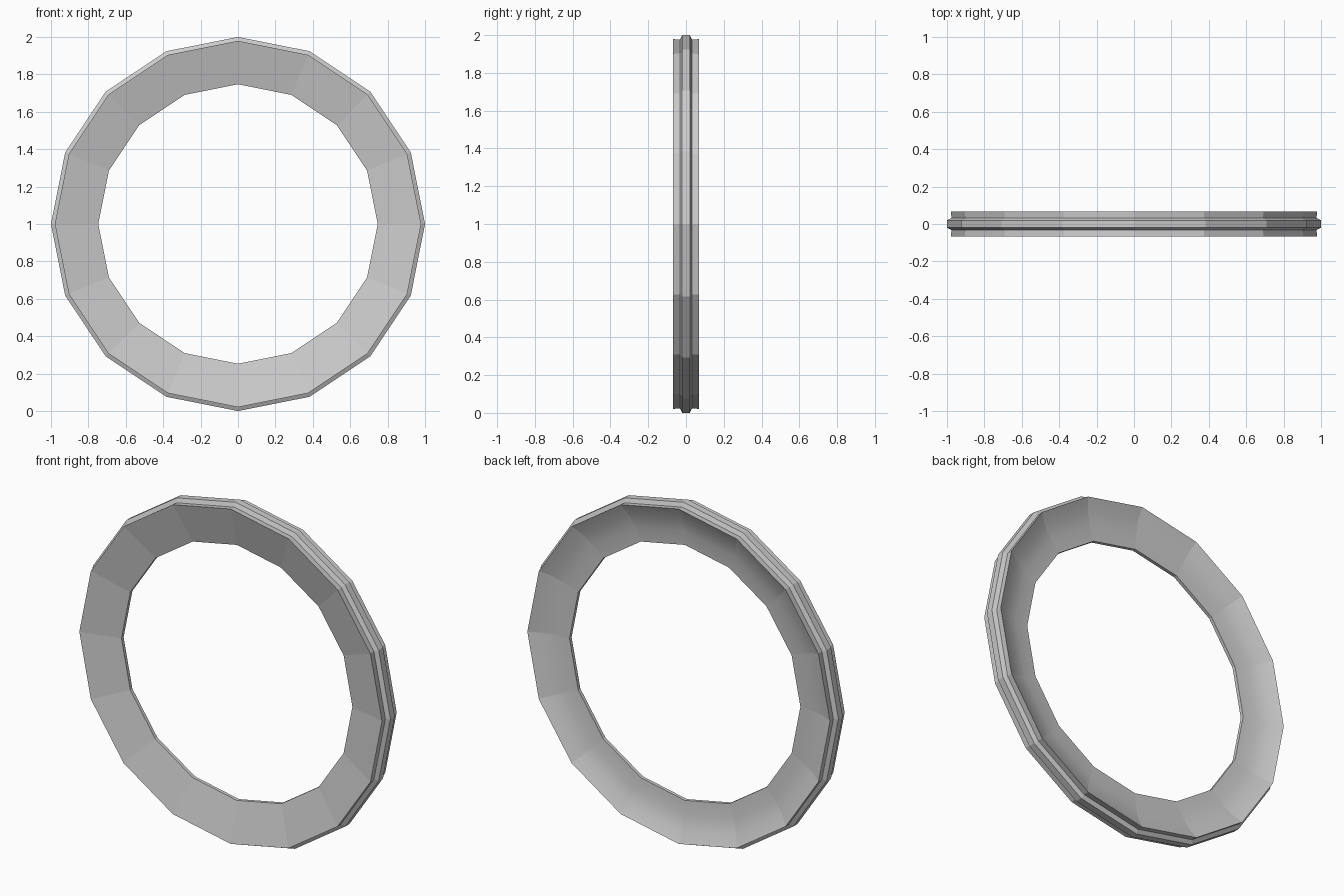
import bpy
import bmesh
from math import cos, sin, tau

cube = bpy.data.objects.get("Cube")
if cube:
    bpy.data.objects.remove(cube, do_unlink=True)

grey = bpy.data.materials.new("light_grey")
grey.use_nodes = True
colour = (0.6, 0.6, 0.6, 1)
grey.diffuse_color = colour
grey.node_tree.nodes["Principled BSDF"].inputs["Base Color"].default_value = colour

SIDES = 16

# Cross-section as (radius, y): flat front dish, stepped rim, curved back dish
profile = [
    (0.747, -0.01), (0.979, -0.068),
    (0.976, -0.032), (1.0, -0.02), (1.0, 0.02), (0.976, 0.032),
    (0.979, 0.068), (0.91, 0.034), (0.83, 0.016), (0.747, 0.01),
]
BACK_START, BACK_END = 6, 9

# Sweep the section around the y axis
bm = bmesh.new()
rings = []
for i in range(SIDES):
    a = tau * i / SIDES
    rings.append([bm.verts.new((r * cos(a), y, 1 + r * sin(a))) for r, y in profile])

count = len(profile)
for i in range(SIDES):
    here, there = rings[i], rings[(i + 1) % SIDES]
    for j in range(count):
        k = (j + 1) % count
        face = bm.faces.new((here[j], here[k], there[k], there[j]))
        face.smooth = BACK_START <= j < BACK_END
bmesh.ops.recalc_face_normals(bm, faces=bm.faces)

# Keep the segment joints crisp; only the back curve blends across its width
for ring in rings:
    for a, b in zip(ring, ring[1:]):
        bm.edges.get((a, b)).smooth = False
for i in range(SIDES):
    for j in (BACK_START, BACK_END):
        bm.edges.get((rings[i][j], rings[(i + 1) % SIDES][j])).smooth = False

mesh = bpy.data.meshes.new("ring")
bm.to_mesh(mesh)
bm.free()
mesh.materials.append(grey)
bpy.context.collection.objects.link(bpy.data.objects.new("ring", mesh))
